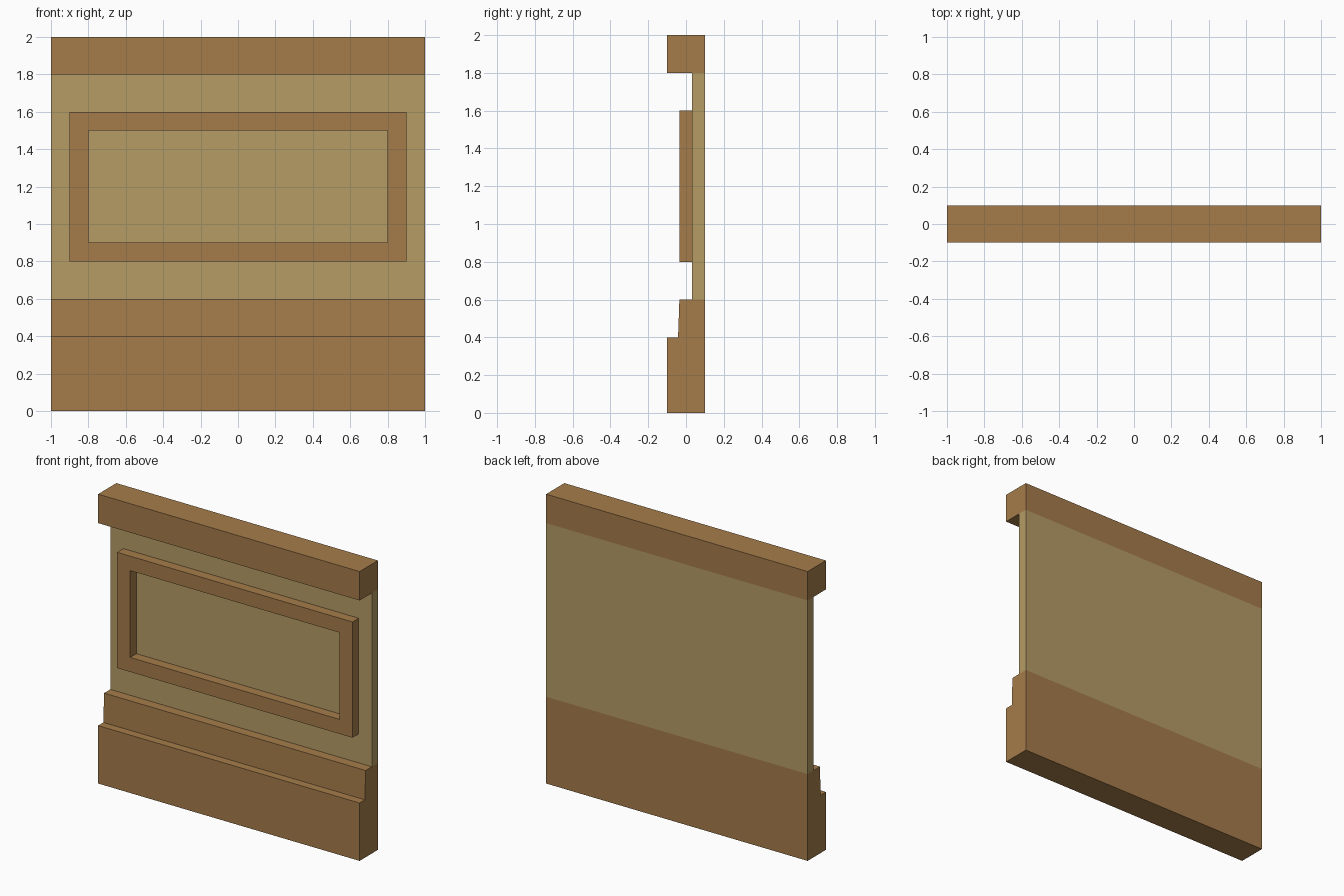
import bpy, bmesh

if "Cube" in bpy.data.objects:
    bpy.data.objects.remove(bpy.data.objects["Cube"])


def material(name, rgb):
    m = bpy.data.materials.new(name)
    m.diffuse_color = (*rgb, 1.0)
    m.use_nodes = True
    m.node_tree.nodes["Principled BSDF"].inputs["Base Color"].default_value = m.diffuse_color
    return m


wood = material("brown_wood", (0.376, 0.202, 0.070))
plaster = material("tan_panel", (0.462, 0.333, 0.130))


def finish(name, bm, mat):
    bmesh.ops.recalc_face_normals(bm, faces=bm.faces)
    mesh = bpy.data.meshes.new(name)
    bm.to_mesh(mesh)
    bm.free()
    mesh.materials.append(mat)
    obj = bpy.data.objects.new(name, mesh)
    bpy.context.collection.objects.link(obj)
    return obj


def extrude_profile(name, profile, mat, half_width=1.0):
    """Sweep a closed (y, z) profile across the width of the wall."""
    bm = bmesh.new()
    face = bm.faces.new([bm.verts.new((-half_width, y, z)) for y, z in profile])
    ext = bmesh.ops.extrude_face_region(bm, geom=[face])
    verts = [e for e in ext["geom"] if isinstance(e, bmesh.types.BMVert)]
    bmesh.ops.translate(bm, verts=verts, vec=(2 * half_width, 0, 0))
    return finish(name, bm, mat)


def rect(y0, y1, z0, z1):
    return [(y0, z0), (y1, z0), (y1, z1), (y0, z1)]


def moulding_frame(name, half_x, z0, z1, border, y0, y1, mat):
    """Rectangular ring standing in front of the panel."""
    bm = bmesh.new()

    def loop(inset, y):
        x, a, b = half_x - inset, z0 + inset, z1 - inset
        return [bm.verts.new((px, y, pz))
                for px, pz in ((-x, a), (x, a), (x, b), (-x, b))]

    loops = [loop(0, y0), loop(border, y0), loop(border, y1), loop(0, y1)]
    for k in range(4):
        p, q = loops[k], loops[(k + 1) % 4]
        for i in range(4):
            j = (i + 1) % 4
            bm.faces.new((p[i], p[j], q[j], q[i]))
    return finish(name, bm, mat)


BACK, PANEL_Y, TRIM_Y = 0.1, 0.033, -0.035

# Stepped skirting board
extrude_profile("skirting_board",
                [(-0.1, 0), (BACK, 0), (BACK, 0.6), (TRIM_Y, 0.6),
                 (-0.042, 0.4), (-0.1, 0.4)], wood)
# Recessed wall panel
extrude_profile("wall_panel", rect(PANEL_Y, BACK, 0.6, 1.8), plaster)
# Top rail
extrude_profile("top_rail", rect(-0.1, BACK, 1.8, 2.0), wood)
# Decorative moulding frame
moulding_frame("moulding_frame", 0.9, 0.8, 1.6, 0.1, TRIM_Y, PANEL_Y, wood)
